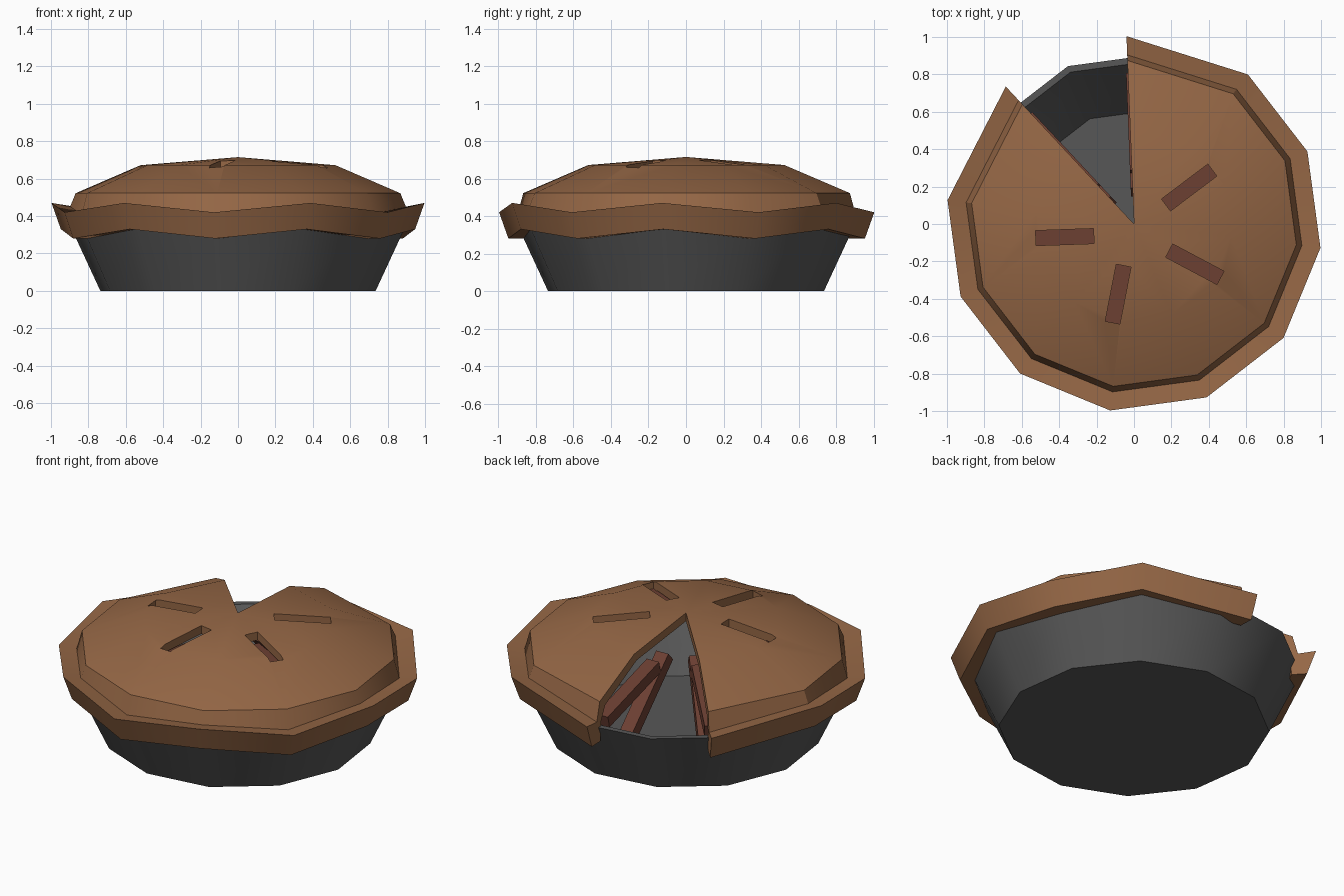
import bpy, bmesh
from math import radians, sin, cos
from mathutils import Matrix, Vector

cube = bpy.data.objects.get("Cube")
if cube:
    bpy.data.objects.remove(cube, do_unlink=True)


def material(name, color):
    m = bpy.data.materials.new(name)
    m.use_nodes = True
    m.diffuse_color = (*color, 1)
    bsdf = m.node_tree.nodes["Principled BSDF"]
    bsdf.inputs["Base Color"].default_value = (*color, 1)
    bsdf.inputs["Roughness"].default_value = 0.8
    return m


CRUST = material("baked crust", (0.30, 0.135, 0.06))
FILLING = material("red brown filling", (0.15, 0.05, 0.032))
PAN = material("dark grey tin", (0.095, 0.095, 0.095))


def add_object(name, bm, mat):
    bmesh.ops.recalc_face_normals(bm, faces=bm.faces)
    mesh = bpy.data.meshes.new(name)
    bm.to_mesh(mesh)
    bm.free()
    mesh.materials.append(mat)
    obj = bpy.data.objects.new(name, mesh)
    bpy.context.collection.objects.link(obj)
    return obj


def smooth(obj, angle):
    bpy.ops.object.select_all(action='DESELECT')
    obj.select_set(True)
    bpy.context.view_layer.objects.active = obj
    bpy.ops.object.shade_smooth_by_angle(angle=radians(angle))


def sweep(name, profile, angles, mat, full):
    """Turn a profile of (radius, height, wave) around z; waves alternate."""
    bm = bmesh.new()
    rings = []
    for i, deg in enumerate(angles):
        a, sign = radians(deg), (1 if i % 2 else -1)
        rings.append([bm.verts.new((r * cos(a), r * sin(a), z + w * sign))
                      for r, z, w in profile])
    n = len(profile)
    pairs = list(zip(rings, rings[1:]))
    if full:
        pairs.append((rings[-1], rings[0]))
    for a, b in pairs:
        for k in range(n - 1):
            bm.faces.new((a[k], a[k + 1], b[k + 1], b[k]))
    if not full:
        bm.faces.new(rings[0])
        bm.faces.new(rings[-1])
    bmesh.ops.remove_doubles(bm, verts=bm.verts, dist=0.0005)
    return add_object(name, bm, mat)


def bar(name, matrix, size, mat):
    bm = bmesh.new()
    bmesh.ops.create_cube(bm, size=1, matrix=matrix @ Matrix.Diagonal((*size, 1)))
    return add_object(name, bm, mat)


# Twelve sided baking tin
tin = [(0, 0, 0), (0.742, 0, 0), (0.915, 0.37, 0), (0.88, 0.37, 0),
       (0.61, 0.06, 0), (0, 0.06, 0)]
pan = sweep("pan", tin, [22.7 + 30 * i for i in range(12)], PAN, True)
smooth(pan, 35)

# Domed crust with a wavy rim and one slice missing
CUT_LEFT, CUT_RIGHT = 133, 452.3
crust_profile = [(0, 0.715, 0), (0.525, 0.672, 0), (0.875, 0.522, 0),
                 (0.905, 0.43, 0.02), (1.005, 0.445, 0.025),
                 (0.955, 0.305, 0.025), (0.87, 0.305, 0.025),
                 (0.86, 0.40, 0), (0.82, 0.48, 0), (0.5, 0.625, 0), (0, 0.665, 0)]
angles = [CUT_LEFT] + [172.7 + 30 * i for i in range(9)] + [CUT_RIGHT]
crust = sweep("crust", crust_profile, angles, CRUST, False)

# Steam vents cut through the crust, with filling showing below
vents = [(0.295, 0.195, 37), (0.325, -0.215, -28), (-0.085, -0.375, 79), (-0.37, -0.07, 2)]
for i, (x, y, turn) in enumerate(vents):
    spin = Matrix.Rotation(radians(turn), 4, 'Z')
    cutter = bar(f"vent_cutter_{i + 1}", Matrix.Translation((x, y, 0.7)) @ spin,
                 (0.31, 0.08, 0.3), CRUST)
    cutter.hide_render = True
    cutter.hide_viewport = True
    cut = crust.modifiers.new("vent", 'BOOLEAN')
    cut.operation, cut.solver, cut.object = 'DIFFERENCE', 'EXACT', cutter
    bar(f"vent_filling_{i + 1}", Matrix.Translation((x, y, 0.595)) @ spin,
        (0.34, 0.11, 0.05), FILLING)

# Apply the vents so that shading follows the final mesh
depsgraph = bpy.context.evaluated_depsgraph_get()
cut_mesh = bpy.data.meshes.new_from_object(crust.evaluated_get(depsgraph))
crust.modifiers.clear()
crust.data = cut_mesh
for obj in [o for o in bpy.data.objects if o.name.startswith("vent_cutter")]:
    bpy.data.objects.remove(obj, do_unlink=True)
smooth(crust, 32)

# Filling strips along both faces of the missing slice
strips = [((0.17, 0.52), (0.54, 0.18)), ((0.28, 0.50), (0.80, 0.37))]
for side, deg, inward in (("right", CUT_RIGHT, -1), ("left", CUT_LEFT, 1)):
    a = radians(deg)
    out = Vector((cos(a), sin(a), 0))
    normal = Vector((-sin(a), cos(a), 0)) * inward
    for i, (p, q) in enumerate(strips):
        start = out * p[0] + Vector((0, 0, p[1]))
        end = out * q[0] + Vector((0, 0, q[1]))
        along = (end - start).normalized()
        frame = Matrix((along, normal, along.cross(normal))).transposed().to_4x4()
        middle = (start + end) / 2 + normal * 0.03
        bar(f"filling_strip_{side}_{i + 1}", Matrix.Translation(middle) @ frame,
            ((end - start).length, 0.08, 0.07), FILLING)
